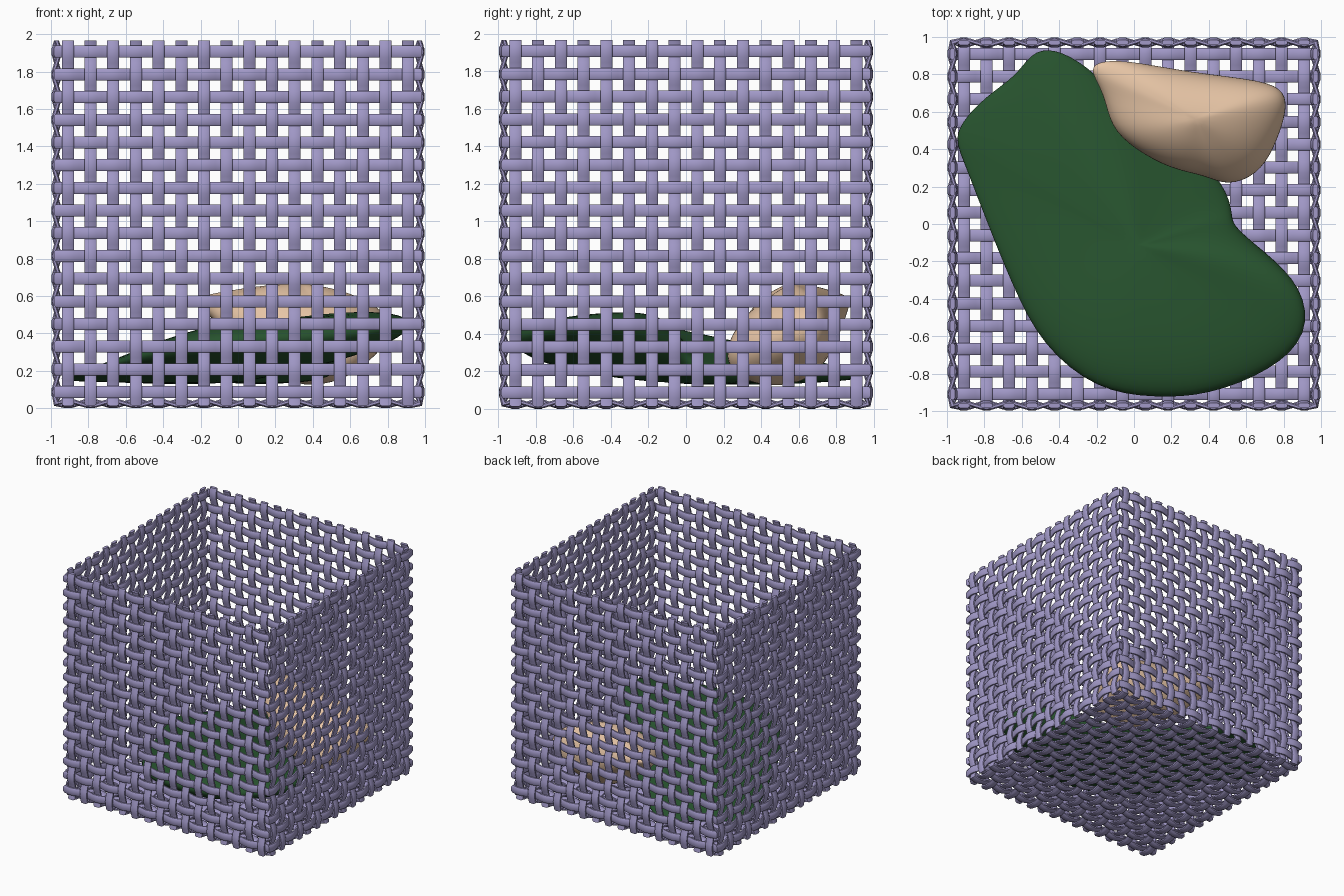
import bpy, bmesh, math
from mathutils import Vector

if "Cube" in bpy.data.objects:
    bpy.data.objects.remove(bpy.data.objects["Cube"])

def material(name, rgb):
    m = bpy.data.materials.new(name)
    m.diffuse_color = (*rgb, 1)
    m.use_nodes = True
    m.node_tree.nodes["Principled BSDF"].inputs["Base Color"].default_value = m.diffuse_color
    return m

lilac = material("lilac", (0.36, 0.32, 0.58))
green = material("green", (0.02, 0.085, 0.027))
peach = material("peach", (0.80, 0.56, 0.38))

N = 16                 # strands per side
D = 0.1213             # strand spacing
W = N * D / 2          # half width of the box
AMP, HT, HW = 0.013, 0.013, 0.032   # wave height, half thickness, half width
Z0 = AMP + HT
SECTION = [(1, .45), (.62, 1), (-.62, 1), (-1, .45), (-1, -.45), (-.62, -1), (.62, -1), (1, -.45)]

def finish(name, bm, mat, angle):
    me = bpy.data.meshes.new(name)
    bmesh.ops.recalc_face_normals(bm, faces=bm.faces)
    bm.to_mesh(me)
    bm.free()
    ob = bpy.data.objects.new(name, me)
    bpy.context.collection.objects.link(ob)
    me.materials.append(mat)
    bpy.ops.object.select_all(action='DESELECT')
    bpy.context.view_layer.objects.active = ob
    ob.select_set(True)
    bpy.ops.object.shade_smooth_by_angle(angle=math.radians(angle))
    return ob

def strand(bm, sides, phase, width_dir, closed):
    """Sweep a flat strand along straight sides (start, direction, outward), weaving in and out."""
    rings, steps = [], N * 4
    for k, (start, d, out) in enumerate(sides):
        prev_out = sides[k - 1][2] if (k or closed) else None
        last = k == len(sides) - 1 and not closed
        for q in range(steps + (1 if last else 0)):
            s = q * D / 4
            off = AMP * phase * math.sin(math.pi * s / D)
            n = out
            if q == 0 and prev_out:      # mitred corner
                n = out + prev_out
            p = start + d * s + out * off
            rings.append([bm.verts.new(p + width_dir * (u * HW) + n * (v * HT)) for u, v in SECTION])
    count = len(rings)
    for a in range(count if closed else count - 1):
        r, t = rings[a], rings[(a + 1) % count]
        for i in range(8):
            j = (i + 1) % 8
            bm.faces.new((r[i], r[j], t[j], t[i]))
    if not closed:
        bm.faces.new(rings[0])
        bm.faces.new(rings[-1])

X, Y, Z = Vector((1, 0, 0)), Vector((0, 1, 0)), Vector((0, 0, 1))

# Horizontal strands wrapping the four walls
bm = bmesh.new()
for j in range(N):
    z = Z * (Z0 + (j + .5) * D)
    sides = [(-X * W - Y * W + z, X, -Y), (X * W - Y * W + z, Y, X),
             (X * W + Y * W + z, -X, Y), (-X * W + Y * W + z, -Y, -X)]
    strand(bm, sides, (-1) ** j, Z, True)
finish("basket_horizontal_strands", bm, lilac, 50)

# U-shaped strands: down one wall, across the floor, up the opposite wall
def u_strands(name, along, across):
    bm = bmesh.new()
    top, base = Z * (Z0 + 2 * W), Z * Z0
    for i in range(N):
        c = across * (-W + (i + .5) * D)
        sides = [(c - along * W + top, -Z, -along), (c - along * W + base, along, -Z),
                 (c + along * W + base, Z, along)]
        strand(bm, sides, (-1) ** i, across, False)
    finish(name, bm, lilac, 50)

u_strands("basket_front_back_strands", Y, X)
u_strands("basket_side_strands", -X, Y)

# Crumpled cloth: outline points (x, y, edge height, local half thickness) around a centre
def cloth(name, outline, centre, mat, grow):
    cx, cy, cz, ct = centre
    radii = [0.93, 0.75, 0.5, 0.25]
    bm = bmesh.new()
    n = len(outline)

    def ring(r, sign):
        out = []
        for x, y, z, t in outline:
            g = r * grow
            thick = (t * r + ct * (1 - r)) * math.sqrt(max(0, 1 - r ** 3))
            out.append(bm.verts.new((cx + (x - cx) * g, cy + (y - cy) * g,
                                     z * r + cz * (1 - r) + sign * thick)))
        return out

    edge = ring(1, 0)
    for sign in (1, -1):
        prev = edge
        for r in radii:
            cur = ring(r, sign)
            for i in range(n):
                j = (i + 1) % n
                bm.faces.new((prev[i], prev[j], cur[j], cur[i]))
            prev = cur
        mid = bm.verts.new((cx, cy, cz + sign * ct))
        for i in range(n):
            bm.faces.new((prev[i], prev[(i + 1) % n], mid))
    ob = finish(name, bm, mat, 180)
    sub = ob.modifiers.new("smooth", 'SUBSURF')
    sub.levels = sub.render_levels = 2

cloth("green_cloth", [
    (-.99, .50, .15, .03), (-.80, .70, .16, .05), (-.64, .80, .17, .07), (-.56, .93, .17, .06),
    (-.44, .96, .17, .05), (-.25, .86, .18, .06), (-.05, .65, .19, .08), (.22, .40, .18, .08),
    (.46, .28, .17, .06), (.54, .07, .20, .08), (.52, 0, .28, .15), (.70, -.14, .40, .16),
    (.92, -.34, .46, .14), (.95, -.60, .45, .13), (.75, -.79, .42, .14), (.40, -.93, .38, .15),
    (.10, -.94, .37, .15), (-.20, -.90, .35, .14), (-.50, -.66, .29, .11), (-.66, -.33, .24, .08),
    (-.80, .02, .20, .05), (-.93, .36, .16, .03)], (.02, -.12, .29, .15), green, 1.01)

cloth("peach_cloth", [
    (-.24, .82, .58, .06), (-.20, .87, .59, .05), (-.05, .88, .57, .08), (.30, .81, .42, .22),
    (.70, .77, .40, .20), (.81, .71, .44, .17), (.82, .60, .42, .18), (.75, .40, .36, .20),
    (.66, .26, .30, .20), (.50, .20, .28, .18), (.38, .26, .32, .20), (.20, .29, .38, .20),
    (0, .40, .46, .17), (-.13, .52, .50, .14), (-.16, .70, .54, .10)],
    (.33, .56, .40, .27), peach, 1.02)
